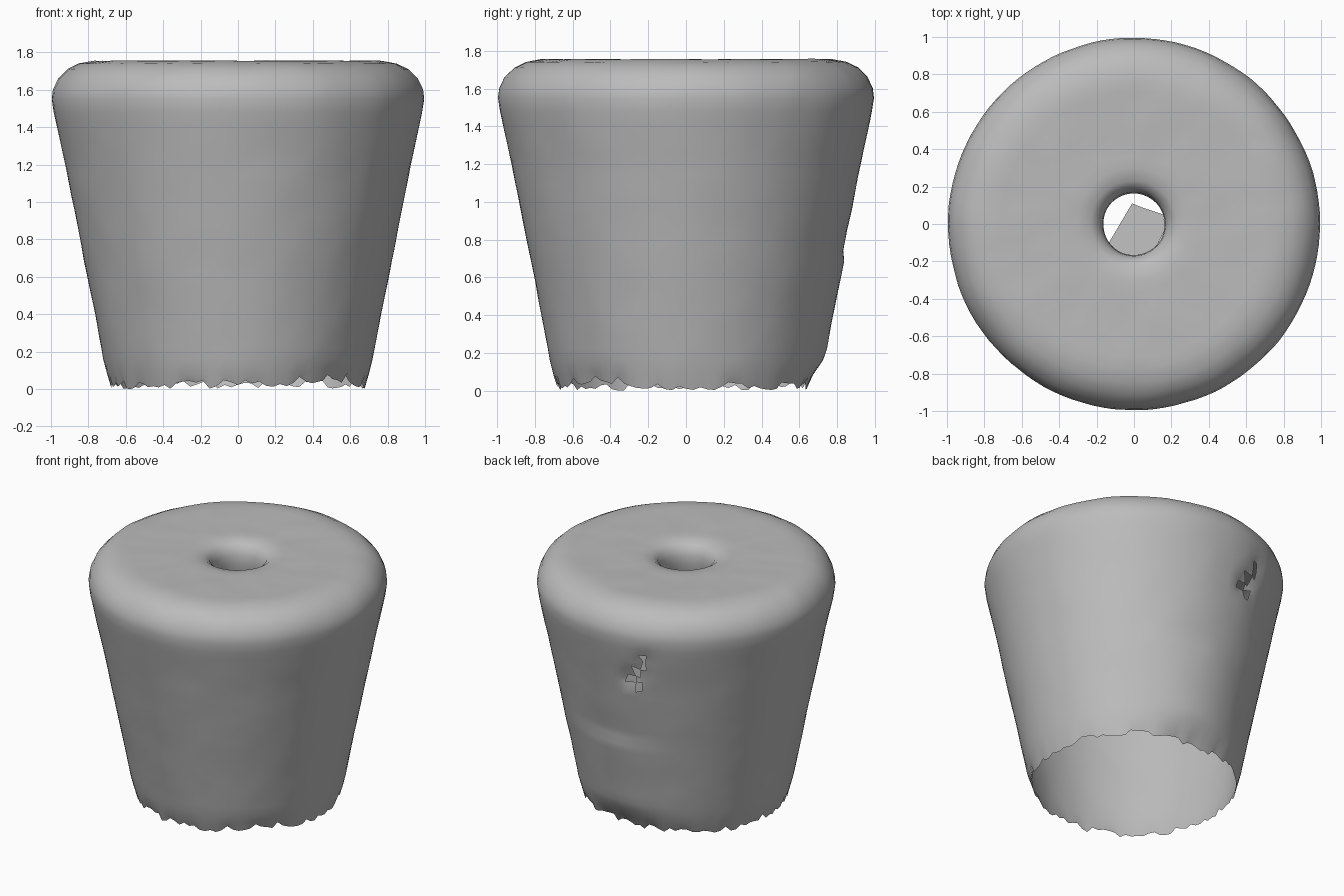
import bpy, bmesh, math, random
from mathutils import Vector, noise

random.seed(4)
SEGS = 112

cube = bpy.data.objects.get("Cube")
if cube:
    bpy.data.objects.remove(cube, do_unlink=True)

grey = bpy.data.materials.new("plain grey")
grey.use_nodes = True
colour = (0.5, 0.5, 0.5, 1)
grey.diffuse_color = colour
grey.node_tree.nodes["Principled BSDF"].inputs["Base Color"].default_value = colour


def finish(bm, name):
    mesh = bpy.data.meshes.new(name)
    bm.to_mesh(mesh)
    bm.free()
    mesh.materials.append(grey)
    obj = bpy.data.objects.new(name, mesh)
    bpy.context.collection.objects.link(obj)
    for p in mesh.polygons:
        p.use_smooth = True
    return obj


def near(angle, centre, width):
    """Smooth bump around an angle in degrees."""
    d = (angle - centre + 180) % 360 - 180
    return math.exp(-(d / width) ** 2)


# Outline from the open bottom, over the rounded shoulder, into the centre hole
wall = [(0.68, 0.025), (0.70, 0.08), (0.72, 0.16), (0.765, 0.4), (0.845, 0.8),
        (0.925, 1.2), (0.985, 1.48), (0.995, 1.55), (0.988, 1.60), (0.96, 1.66),
        (0.91, 1.71), (0.85, 1.74), (0.77, 1.755), (0.3, 1.75), (0.23, 1.738),
        (0.19, 1.71), (0.17, 1.66), (0.165, 1.60), (0.175, 1.54)]

# Subdivide long stretches so the surface can carry gentle unevenness
profile = [wall[0]]
for a, b in zip(wall, wall[1:]):
    n = max(1, round(math.dist(a, b) / 0.06))
    profile += [(a[0] + (b[0] - a[0]) * i / n, a[1] + (b[1] - a[1]) * i / n)
                for i in range(1, n + 1)]

# Shell with an uneven surface and ragged lower edge
bm = bmesh.new()
rings = []
for level, (r, z) in enumerate(profile):
    ring = []
    for s in range(SEGS):
        deg = 360 * s / SEGS
        a = math.radians(deg)
        p = Vector((r * math.cos(a), r * math.sin(a), z))
        wobble = 0.004 * noise.noise(p * 4) + 0.002 * noise.noise(p * 11)
        low = max(0, 1 - z / 0.2)
        # Back edge tucks inward, front corner edge is torn away
        rr = r + wobble - 0.05 * low * near(deg, 88, 22)
        if 0.1 < z < 0.7:
            rr += 0.015 * near(deg, 88, 25)
        zz = z + wobble
        if z < 0.15:
            zz += 0.045 * low * near(deg, 315, 19)
        if level == 0:
            zz = max(0, zz + random.uniform(-0.025, 0.022))
        ring.append(bm.verts.new((rr * math.cos(a), rr * math.sin(a), zz)))
    rings.append(ring)
for lower, upper in zip(rings, rings[1:]):
    for s in range(SEGS):
        t = (s + 1) % SEGS
        bm.faces.new((lower[s], lower[t], upper[t], upper[s]))

# Narrow jagged tear in the back wall
torn = []
for f in bm.faces:
    c = f.calc_center_median()
    deg = math.degrees(math.atan2(c.y, c.x))
    if 1.16 < c.z < 1.43 and c.xy.length > 0.8:
        middle = 105 + 2.5 * math.sin(c.z * 24)
        if abs(deg - middle) < 1.8:
            torn.append(f)
bmesh.ops.delete(bm, geom=torn, context='FACES')
for v in bm.verts:
    if v.is_boundary and v.co.z > 1 and v.co.xy.length > 0.8:
        v.co += Vector((random.uniform(-0.02, 0.02), random.uniform(-0.03, 0),
                        random.uniform(-0.015, 0.015)))
finish(bm, "tapered_shell")

# Loose flap partly closing the hole
bm = bmesh.new()
outline = [(-0.14, -0.11), (-0.08, -0.16), (0.02, -0.172), (0.11, -0.14),
           (0.165, -0.03), (0.16, 0.05), (0.04, 0.09), (-0.01, 0.11)]
bm.faces.new([bm.verts.new((x, y, 1.54 - 0.1 * (y + 0.17))) for x, y in outline])
finish(bm, "hole_flap")
